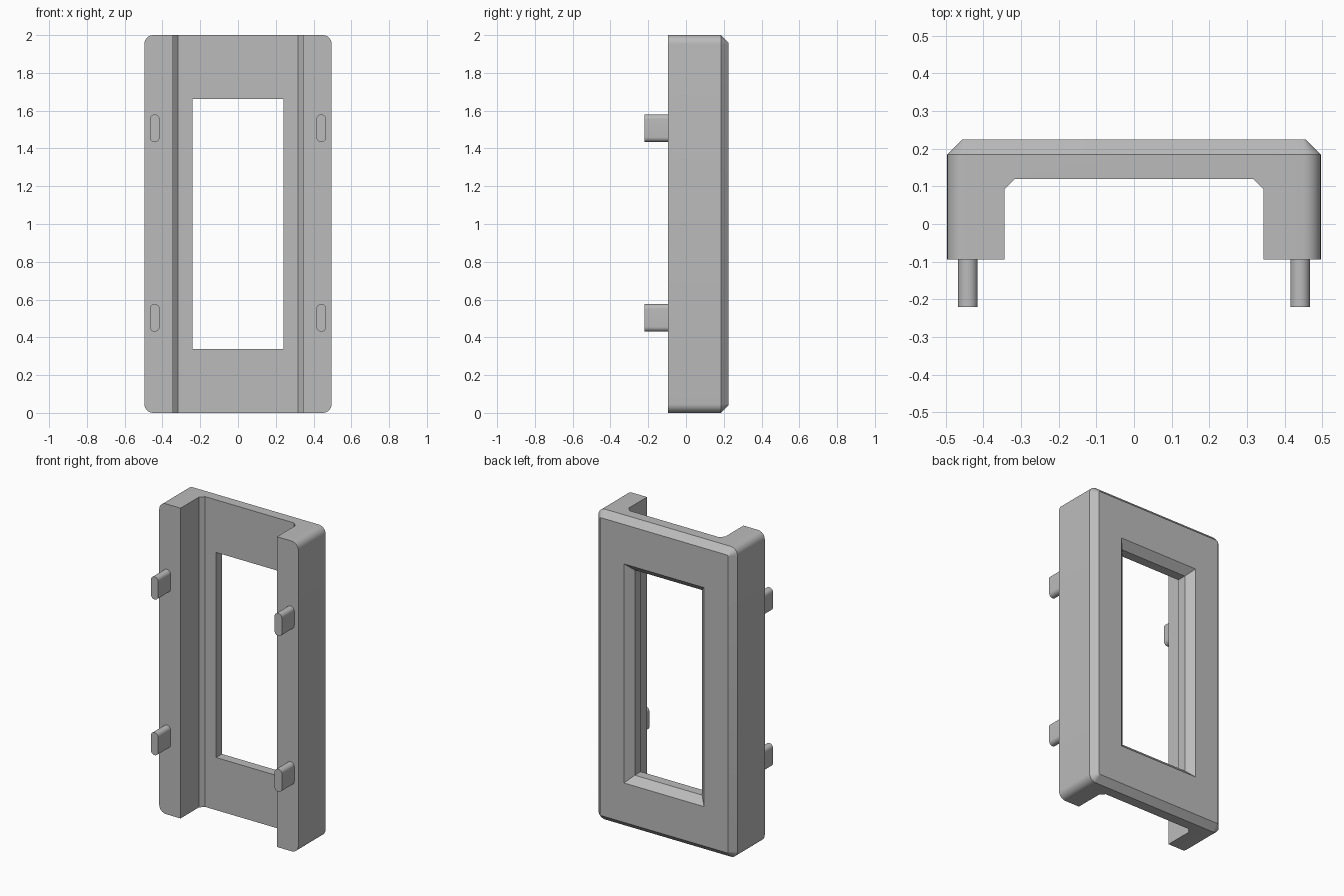
import bpy, bmesh, math

if "Cube" in bpy.data.objects:
    bpy.data.objects.remove(bpy.data.objects["Cube"])

grey = bpy.data.materials.new("plain_grey")
grey.use_nodes = True
grey.diffuse_color = (0.5, 0.5, 0.5, 1)
grey.node_tree.nodes["Principled BSDF"].inputs["Base Color"].default_value = (0.5, 0.5, 0.5, 1)


def rounded(half_x, half_z, radius=0.0, steps=8):
    """Outline of a rectangle in x and z, with rounded corners."""
    if radius == 0:
        return [(half_x, half_z), (-half_x, half_z), (-half_x, -half_z), (half_x, -half_z)]
    points = []
    for corner, (sx, sz) in enumerate(((1, 1), (-1, 1), (-1, -1), (1, -1))):
        for i in range(steps + 1):
            a = math.pi / 2 * (corner + i / steps)
            points.append((sx * (half_x - radius) + radius * math.cos(a),
                           sz * (half_z - radius) + radius * math.sin(a)))
    return points


def loft(name, rings):
    """Closed solid through rings of 3D points, all with the same count."""
    bm = bmesh.new()
    loops = [[bm.verts.new(p) for p in ring] for ring in rings]
    n = len(loops[0])
    for a, b in zip(loops, loops[1:]):
        for i in range(n):
            j = (i + 1) % n
            bm.faces.new((a[i], a[j], b[j], b[i]))
    bm.faces.new(loops[0])
    bm.faces.new(loops[-1])
    bmesh.ops.recalc_face_normals(bm, faces=bm.faces)
    mesh = bpy.data.meshes.new(name)
    bm.to_mesh(mesh)
    bm.free()
    mesh.materials.append(grey)
    obj = bpy.data.objects.new(name, mesh)
    bpy.context.collection.objects.link(obj)
    return obj


def along_y(outline, y, x=0.0, z=1.0):
    return [(x + px, y, z + pz) for px, pz in outline]


def select(obj):
    bpy.ops.object.select_all(action="DESELECT")
    obj.select_set(True)
    bpy.context.view_layer.objects.active = obj


def smooth(obj):
    select(obj)
    bpy.ops.object.shade_smooth_by_angle(angle=math.radians(30))


# Housing block with rounded corners and a chamfered back edge
FRONT, BACK, CHAMFER = -0.094, 0.224, 0.04
housing = loft("housing", [
    along_y(rounded(0.496, 1.0, 0.048), FRONT),
    along_y(rounded(0.496, 1.0, 0.048), BACK - CHAMFER),
    along_y(rounded(0.496 - CHAMFER, 1.0 - CHAMFER, 0.008), BACK),
])

# Full-height channel in the front, with chamfered inner corners
profile = [(0.344, -0.3), (0.344, 0.092), (0.317, 0.119),
           (-0.317, 0.119), (-0.344, 0.092), (-0.344, -0.3)]
channel = loft("channel_cutter", [[(x, y, z) for x, y in profile] for z in (-0.2, 2.2)])

# Window that flares out towards the back
FLARE, EXTRA = 0.045, 0.02
window = loft("window_cutter", [
    along_y(rounded(0.24, 0.661), 0.0),
    along_y(rounded(0.24, 0.661), BACK - FLARE),
    along_y(rounded(0.24 + FLARE + EXTRA, 0.661 + FLARE + EXTRA), BACK + EXTRA),
])

for cutter in (channel, window):
    cutter.hide_render = True
    cut = housing.modifiers.new(cutter.name, "BOOLEAN")
    cut.operation = "DIFFERENCE"
    cut.solver = "EXACT"
    cut.object = cutter
    select(housing)
    bpy.ops.object.modifier_apply(modifier=cut.name)
    bpy.data.objects.remove(cutter)
smooth(housing)

# Four rounded mounting pegs on the front rails
for side, x in (("left", 0.441), ("right", -0.441)):
    for level, z in (("lower", 0.503), ("upper", 1.507)):
        outline = rounded(0.026, 0.073, 0.0255)
        smooth(loft(f"{side}_{level}_peg",
                    [along_y(outline, y, x, z) for y in (-0.22, FRONT + 0.005)]))
